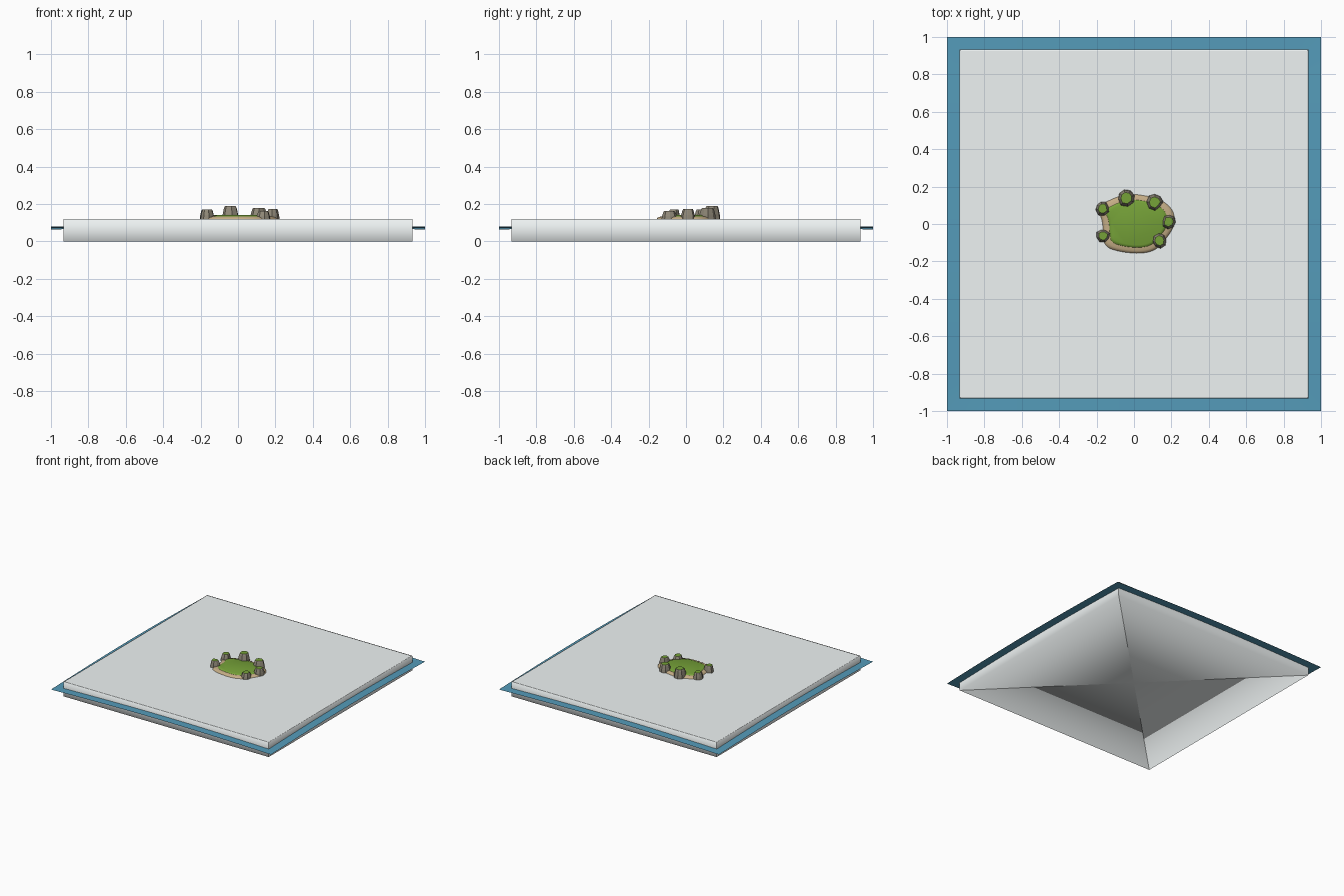
import bpy, bmesh, math, random
from mathutils import Vector

if "Cube" in bpy.data.objects:
    bpy.data.objects.remove(bpy.data.objects["Cube"])

random.seed(4)


def mat(name, rgb):
    m = bpy.data.materials.new(name)
    m.diffuse_color = (*rgb, 1)
    m.use_nodes = True
    m.node_tree.nodes["Principled BSDF"].inputs["Base Color"].default_value = m.diffuse_color
    return m


SAND = mat("sand", (0.56, 0.42, 0.24))
GRASS = mat("grass", (0.18, 0.36, 0.04))
ROCK = mat("rock", (0.28, 0.25, 0.19))
WATER = mat("water", (0.09, 0.33, 0.49))
PALE = mat("pale_base", (0.86, 0.90, 0.90))


def finish(name, bm, mats=(), angle=None):
    bmesh.ops.recalc_face_normals(bm, faces=bm.faces)
    me = bpy.data.meshes.new(name)
    bm.to_mesh(me)
    bm.free()
    for m in mats:
        me.materials.append(m)
    ob = bpy.data.objects.new(name, me)
    bpy.context.collection.objects.link(ob)
    if angle:
        bpy.context.view_layer.objects.active = ob
        ob.select_set(True)
        bpy.ops.object.shade_smooth_by_angle(angle=math.radians(angle))
        ob.select_set(False)
    return ob


def loft(bm, rings, cap_mat=0):
    """Bridge rings of points, closing both ends."""
    rows = [[bm.verts.new(p) for p in r] for r in rings]
    n = len(rows[0])
    for a, b in zip(rows, rows[1:]):
        for i in range(n):
            bm.faces.new((a[i], a[(i + 1) % n], b[(i + 1) % n], b[i]))
    bm.faces.new(rows[0][::-1])
    bm.faces.new(rows[-1]).material_index = cap_mat


def square(h, z):
    return [(-h, -h, z), (h, -h, z), (h, h, z), (-h, h, z)]


# base slab: soft rims, sharp corners, fanned underside
bm = bmesh.new()
loft(bm, [square(0.932, 0), square(0.932, 0.12), square(0.925, 0.12)])
under = [f for f in bm.faces if all(v.co.z < 0.01 for v in f.verts)]
bmesh.ops.poke(bm, faces=under)
for f in bm.faces:
    f.smooth = True
for e in bm.edges:
    a, b = (v.co for v in e.verts)
    along_side = abs(a.x - b.x) > 1.5 or abs(a.y - b.y) > 1.5
    e.smooth = along_side       # corner and diagonal edges stay crisp
finish("base_slab", bm, [PALE])

# water sheet: thin, gently arched towards the middle of each side
bm = bmesh.new()
bmesh.ops.create_grid(bm, x_segments=24, y_segments=24, size=1)
for v in bm.verts:
    v.co.z = 0.064 + 0.016 * max(math.cos(v.co.x * math.pi / 2),
                                 math.cos(v.co.y * math.pi / 2))
finish("water_sheet", bm, [WATER], 60)

# island outline, smoothed by corner cutting
outline = [(-0.16, -0.07), (-0.15, -0.12), (-0.08, -0.145), (0.03, -0.157),
           (0.11, -0.14), (0.16, -0.09), (0.215, -0.01), (0.21, 0.07),
           (0.15, 0.125), (0.06, 0.15), (-0.04, 0.16), (-0.13, 0.125),
           (-0.195, 0.09), (-0.165, 0.02)]
pts = [Vector(p) for p in outline]
for _ in range(2):
    pts = [a.lerp(b, t) for a, b in zip(pts, pts[1:] + pts[:1]) for t in (0.25, 0.75)]
centre = Vector((0.015, 0.005))


def ring(s, z):
    return [(*(centre + (p - centre) * s), z) for p in pts]


# sandy shore
bm = bmesh.new()
loft(bm, [ring(1.02, 0.119), ring(1.0, 0.126), ring(0.93, 0.132), ring(0.8, 0.134)])
finish("sand_shore", bm, [SAND], 40)

# grass top
bm = bmesh.new()
loft(bm, [ring(0.84, 0.13), ring(0.81, 0.137), ring(0.74, 0.141)])
finish("grass_top", bm, [GRASS], 50)

# rocks with grassy caps: x, y, radius, top height
rocks = [(-0.168, 0.085, 0.042, 0.172), (-0.043, 0.142, 0.051, 0.189),
         (0.112, 0.118, 0.048, 0.179), (0.186, 0.014, 0.042, 0.174),
         (0.137, -0.09, 0.043, 0.163), (-0.166, -0.062, 0.041, 0.172)]
for k, (x, y, r, top) in enumerate(rocks):
    n = 8
    turn = random.uniform(0, 1)
    jag = [random.uniform(0.78, 1.08) for _ in range(n)]

    def rock_ring(s, z):
        return [(x + r * s * j * math.cos(turn + i * math.tau / n),
                 y + r * s * j * math.sin(turn + i * math.tau / n), z)
                for i, j in enumerate(jag)]

    h = top - 0.12
    bm = bmesh.new()
    loft(bm, [rock_ring(1.0, 0.119), rock_ring(0.92, 0.12 + h * 0.4),
              rock_ring(0.76, 0.12 + h * 0.85), rock_ring(0.64, top)], 1)
    finish(f"rock_{k + 1}", bm, [ROCK, GRASS])
